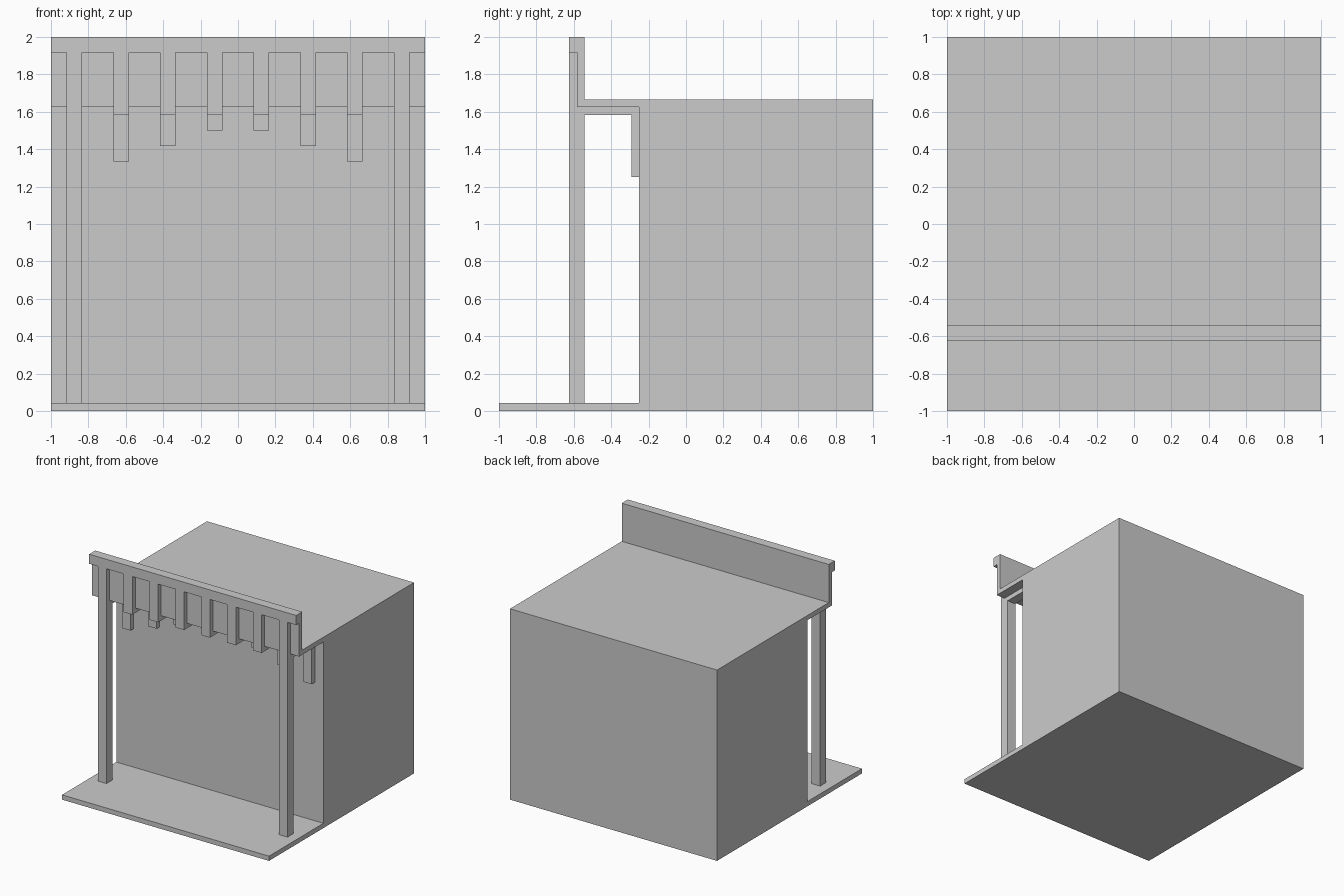
import bpy
import bmesh

if "Cube" in bpy.data.objects:
    bpy.data.objects.remove(bpy.data.objects["Cube"])

U = 1 / 24  # model grid step


def extrude_profile(name, profile, x0, x1):
    """Extrude a (y, z) outline, in grid steps, from x0 to x1."""
    bm = bmesh.new()
    face = bm.faces.new([bm.verts.new((x0 * U, y * U, z * U)) for y, z in profile])
    out = bmesh.ops.extrude_face_region(bm, geom=[face])
    moved = [v for v in out["geom"] if isinstance(v, bmesh.types.BMVert)]
    bmesh.ops.translate(bm, verts=moved, vec=((x1 - x0) * U, 0, 0))
    bmesh.ops.recalc_face_normals(bm, faces=bm.faces)
    mesh = bpy.data.meshes.new(name)
    bm.to_mesh(mesh)
    bm.free()
    obj = bpy.data.objects.new(name, mesh)
    bpy.context.collection.objects.link(obj)
    return obj


# Main block, porch floor, porch roof and parapet with its cap share one outline
extrude_profile("building_shell", [
    (24, 0), (24, 40), (-13, 40), (-13, 48), (-15, 48), (-15, 46),
    (-14, 46), (-14, 39), (-6, 39), (-6, 1), (-24, 1), (-24, 0)], -24, 24)

for side, sign in (("left", -1), ("right", 1)):
    # Rafter with parapet strut and wall bracket, lengthening toward the ends
    for i, (x, drop) in enumerate(((3, 36), (9, 34), (15, 32), (21, 30)), 1):
        outline = [(-15, 46), (-14, 46), (-14, 39), (-6, 39),
                   (-6, drop), (-7, drop), (-7, 38)]
        if x == 21:
            # Outermost rafter runs down into the porch post
            outline += [(-13, 38), (-13, 1), (-15, 1)]
            name = f"porch_post_{side}"
        else:
            outline += [(-15, 38)]
            name = f"rafter_bracket_{side}_{i}"
        extrude_profile(name, outline, sign * x - 1, sign * x + 1)
